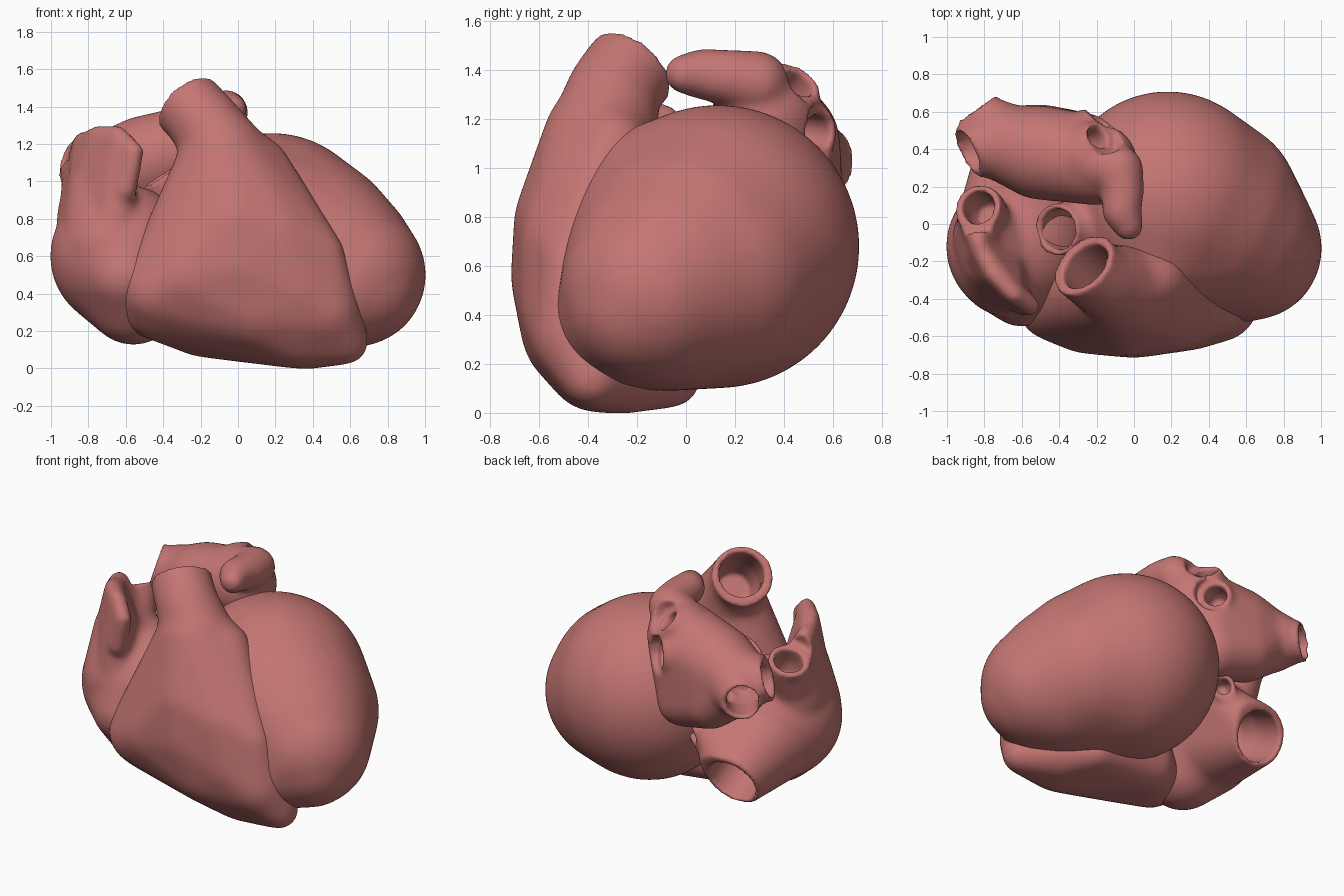
import bpy, bmesh, math
from mathutils import Vector

if "Cube" in bpy.data.objects:
    bpy.data.objects.remove(bpy.data.objects["Cube"])

N = 700
DIRS = []
for i in range(N):  # evenly spread directions on a sphere
    z = 1 - (2 * i + 1) / N
    a = i * math.pi * (3 - math.sqrt(5))
    s = math.sqrt(1 - z * z)
    DIRS.append(Vector((s * math.cos(a), s * math.sin(a), z)))

tissue = bpy.data.materials.new("heart_tissue")
tissue.diffuse_color = (0.55, 0.18, 0.17, 1)
tissue.use_nodes = True
tissue.node_tree.nodes["Principled BSDF"].inputs["Base Color"].default_value = tissue.diffuse_color


def hull(bm, balls):
    """Smooth convex skin around a set of (x, y, z, radius) balls."""
    tmp = bmesh.new()
    for x, y, z, r in balls:
        for d in DIRS:
            tmp.verts.new(Vector((x, y, z)) + d * r)
    bmesh.ops.convex_hull(tmp, input=tmp.verts[:])
    loose = [v for v in tmp.verts if not v.link_faces]
    bmesh.ops.delete(tmp, geom=loose, context='VERTS')
    bmesh.ops.recalc_face_normals(tmp, faces=tmp.faces[:])
    me = bpy.data.meshes.new("tmp")
    tmp.to_mesh(me)
    tmp.free()
    bm.from_mesh(me)
    bpy.data.meshes.remove(me)


def chain(*balls):
    """Tapered tube: hulls between consecutive balls."""
    return [list(p) for p in zip(balls, balls[1:])]


def new_object(name, bm):
    me = bpy.data.meshes.new(name)
    bm.to_mesh(me)
    bm.free()
    ob = bpy.data.objects.new(name, me)
    bpy.context.collection.objects.link(ob)
    return ob


def vessel_cutter(pos, direction, bore, depth, trim, height):
    """Turned plug that cuts a vessel off flat and bores it out."""
    bm = bmesh.new()
    n = 32
    rot = Vector(direction).to_track_quat('Z', 'Y')
    rings = []
    for r, h in ((bore * .75, -depth), (bore, -depth * .6), (bore, 0),
                 (trim, 0), (trim, height)):
        rings.append([bm.verts.new(Vector(pos) + rot @ Vector(
            (r * math.cos(2 * math.pi * k / n), r * math.sin(2 * math.pi * k / n), h)))
            for k in range(n)])
    for a, b in zip(rings, rings[1:]):
        for k in range(n):
            m = (k + 1) % n
            bm.faces.new((a[k], a[m], b[m], b[k]))
    bm.faces.new(rings[0])
    bm.faces.new(rings[-1])
    bmesh.ops.recalc_face_normals(bm, faces=bm.faces[:])
    ob = new_object("vessel_cutter", bm)
    ob.hide_render = True
    return ob


def organ(name, hulls, openings, soften=12):
    """Fuse hulls, soften the joins, cut the vessel mouths and round them."""
    bm = bmesh.new()
    for h in hulls:
        hull(bm, h)
    ob = new_object(name, bm)

    def remesh(voxel, loops):
        m = ob.modifiers.new("fuse", 'REMESH')
        m.mode = 'VOXEL'
        m.voxel_size = voxel
        s = ob.modifiers.new("soften", 'SMOOTH')
        s.factor = .5
        s.iterations = loops

    remesh(.018, soften)
    cutters = [vessel_cutter(*o) for o in openings]
    for c in cutters:
        m = ob.modifiers.new("mouth", 'BOOLEAN')
        m.operation = 'DIFFERENCE'
        m.solver = 'EXACT'
        m.object = c
    remesh(.015, 4)
    deps = bpy.context.evaluated_depsgraph_get()
    me = bpy.data.meshes.new_from_object(ob.evaluated_get(deps))
    ob.modifiers.clear()
    ob.data = me
    me.name = name
    me.materials.clear()
    me.materials.append(tissue)
    me.polygons.foreach_set("use_smooth", [True] * len(me.polygons))
    for c in cutters:
        bpy.data.objects.remove(c)
    return ob


# Left ventricle with the aortic root
organ("left_ventricle",
      [[(.18, .13, .68, .58), (.36, .04, .62, .52), (.5, -.05, .55, .46),
        (.62, -.13, .5, .385), (.4, -.15, .45, .36), (.15, -.06, .8, .4),
        (.42, .1, .58, .465), (.55, -.22, .42, .31), (.68, -.19, .44, .3)]]
      + chain((-.1, .05, .85, .2), (-.36, -.03, .96, .14), (-.45, -.03, 1.06, .14)),
      [((-.41, -.03, 1.03), (-.55, -.05, .8), .11, .25, .24, .25)])

# Right ventricle wrapped over the front, with its outflow tube
organ("right_ventricle",
      [[(.58, -.385, .14, .12), (.38, -.25, .15, .155), (.25, -.06, .14, .12),
        (-.2, -.1, .22, .16), (-.42, -.42, .42, .21), (-.43, -.35, .35, .2),
        (0, -.45, .56, .268), (-.02, -.45, .78, .255), (.46, -.48, .62, .11),
        (.12, -.3, 1.08, .155), (-.08, -.35, 1.12, .235), (.1, -.42, .34, .255),
        (.3, -.43, .42, .245), (-.25, -.44, .5, .255), (.3, -.36, .22, .22),
        (.46, -.43, .31, .2), (.2, -.46, .7, .22)]]
      + chain((-.06, -.34, 1.13, .225), (-.17, -.3, 1.3, .195),
              (-.24, -.25, 1.38, .19), (-.31, -.18, 1.45, .195)),
      [((-.265, -.22, 1.42), (-.56, .55, .62), .14, .4, .28, .3)],
      soften=30)

# Right atrium: body, front flap, upper and lower great veins, small sinus
organ("right_atrium",
      [[(-.62, -.12, .6, .385), (-.56, -.2, .38, .255), (-.6, -.35, .49, .2)],
       [(-.62, -.12, .58, .36), (-.645, .4, .39, .195), (-.42, .3, .6, .12)],
       [(-.645, .35, .42, .19), (-.645, .52, .33, .19)],
       [(-.66, -.2, .65, .3), (-.81, .0, .98, .125), (-.78, -.06, .8, .19),
        (-.76, -.2, .95, .15)],
       [(-.76, -.18, .85, .17), (-.66, -.34, .75, .14), (-.83, -.12, 1.21, .05),
        (-.75, -.27, 1.25, .05), (-.64, -.38, 1.25, .05)],
       [(-.81, .0, .98, .125), (-.76, -.18, .85, .15), (-.83, -.1, 1.22, .05),
        (-.85, .04, 1.1, .08)],
       [(-.66, -.36, .92, .07), (-.63, -.38, 1.24, .05), (-.55, -.44, 1.16, .05),
        (-.6, -.43, .95, .06)],
       [(-.6, -.1, .75, .2), (-.48, -.12, .82, .1), (-.52, -.3, .8, .1)]]
      + chain((-.8, .0, .92, .15), (-.81, .07, 1.05, .13), (-.86, .1, 1.16, .13))
      + chain((-.42, .3, .6, .1), (-.38, .38, .62, .085), (-.31, .5, .6, .08)),
      [((-.835, .09, 1.11), (-.35, .25, .88), .09, .2, .16, .25),
       ((-.645, .43, .365), (-.05, .88, -.4), .16, .35, .25, .35),
       ((-.35, .44, .61), (.5, .8, -.2), .05, .12, .12, .2)])

# Left atrium: body, ear-shaped appendage and four pulmonary veins
organ("left_atrium",
      [[(-.2, .32, 1.2, .22), (-.5, .38, 1.1, .25), (-.7, .43, 1.06, .2),
        (-.29, .43, .83, .17), (-.5, .45, .9, .19), (-.24, .42, 1.17, .165)]]
      + chain((-.7, .42, 1.08, .19), (-.85, .4, 1.1, .14), (-.97, .36, 1.13, .14))
      + chain((-.7, .45, 1.05, .2), (-.81, .57, 1.03, .125), (-.9, .7, 1.02, .125))
      + chain((-.25, .36, 1.25, .18), (-.2, .46, 1.33, .09), (-.16, .49, 1.39, .085))
      + chain((-.28, .42, 1.15, .18), (-.22, .53, 1.15, .095), (-.16, .58, 1.15, .09))
      + chain((-.22, .33, 1.26, .17), (-.08, .29, 1.35, .13), (-.06, .18, 1.37, .115),
              (-.065, .07, 1.385, .105), (-.03, -.01, 1.385, .08)),
      [((-.89, .39, 1.11), (-.85, -.42, .3), .11, .3, .19, .25),
       ((-.85, .61, 1.03), (-.55, .8, 0), .1, .3, .17, .25),
       ((-.19, .465, 1.35), (.6, .45, .65), .065, .16, .12, .2),
       ((-.195, .545, 1.15), (.75, .65, 0), .07, .16, .12, .2)],
      soften=9)
